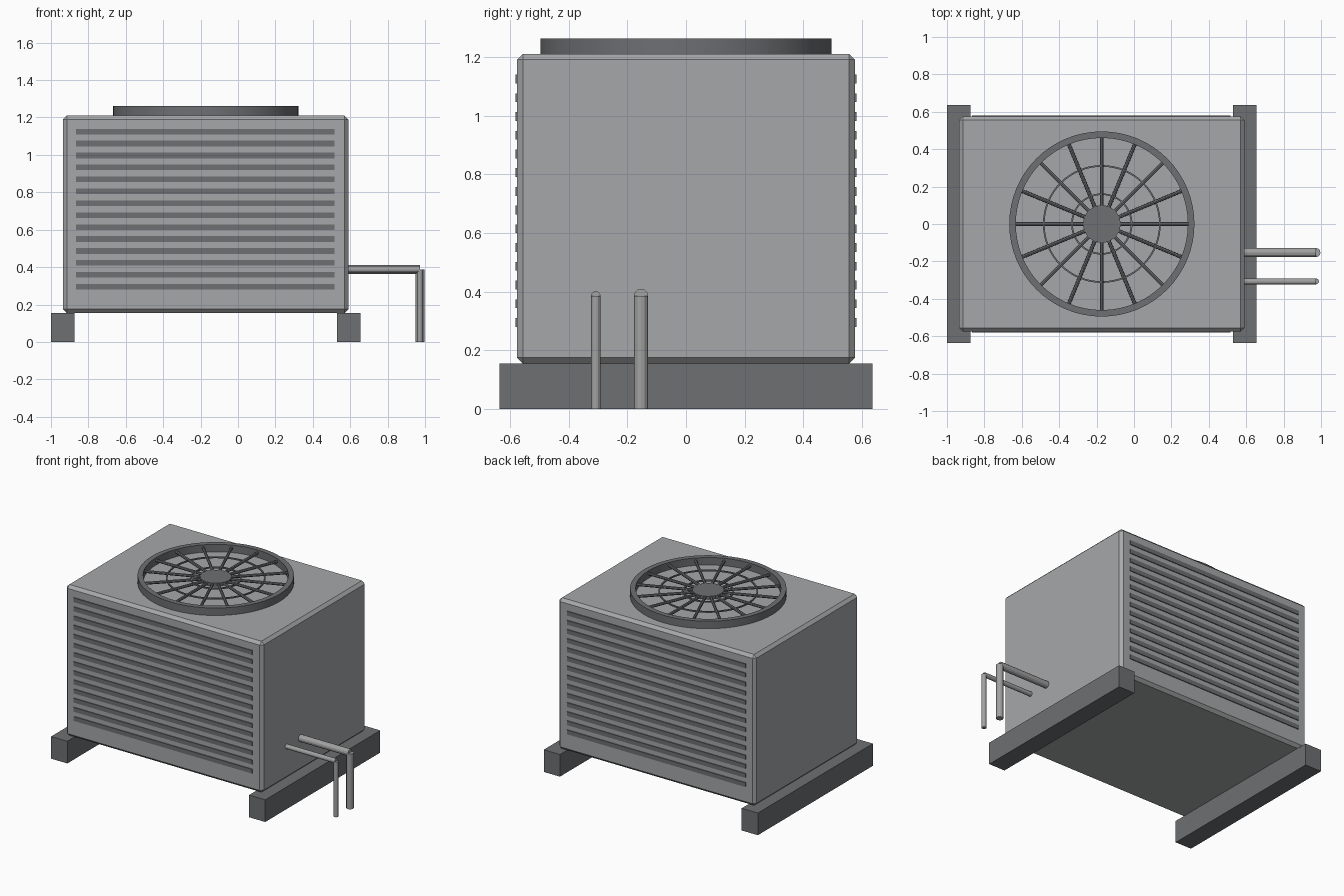
import bpy, bmesh, math
from mathutils import Vector

if "Cube" in bpy.data.objects:
    bpy.data.objects.remove(bpy.data.objects["Cube"])


def material(name, rgb):
    m = bpy.data.materials.new(name)
    m.diffuse_color = (*rgb, 1)
    m.use_nodes = True
    m.node_tree.nodes["Principled BSDF"].inputs["Base Color"].default_value = m.diffuse_color
    return m


BODY = material("light grey casing", (0.38, 0.39, 0.395))
DARK = material("dark grey", (0.155, 0.16, 0.17))
PIPE = material("pipe grey", (0.36, 0.36, 0.36))
CX = -0.172  # middle of the casing and fan


def finish(name, bm, mat):
    bmesh.ops.recalc_face_normals(bm, faces=bm.faces)
    me = bpy.data.meshes.new(name)
    bm.to_mesh(me)
    bm.free()
    me.materials.append(mat)
    ob = bpy.data.objects.new(name, me)
    bpy.context.collection.objects.link(ob)
    return ob


def box(name, lo, hi, mat, bevel=0):
    bm = bmesh.new()
    bmesh.ops.create_cube(bm, size=1)
    for v in bm.verts:
        v.co = [l + (c + 0.5) * (h - l) for l, h, c in zip(lo, hi, v.co)]
    ob = finish(name, bm, mat)
    if bevel:
        mod = ob.modifiers.new("edge chamfer", 'BEVEL')
        mod.width, mod.segments = bevel, 1
    return ob


def rod(name, a, b, r, sides, mat):
    a, b = Vector(a), Vector(b)
    bm = bmesh.new()
    bmesh.ops.create_cone(bm, cap_ends=True, segments=sides,
                          radius1=r, radius2=r, depth=(b - a).length)
    ob = finish(name, bm, mat)
    ob.location = (a + b) / 2
    ob.rotation_euler = (b - a).to_track_quat('Z', 'Y').to_euler()
    return ob


def ring(name, r_in, r_out, z0, z1, mat, n=64):
    # rectangular section swept around the fan axis
    bm = bmesh.new()
    prof = [(r_in, z0), (r_out, z0), (r_out, z1), (r_in, z1)]
    loops = []
    for i in range(n):
        t = 2 * math.pi * i / n
        loops.append([bm.verts.new((r * math.cos(t), r * math.sin(t), z)) for r, z in prof])
    for i in range(n):
        p, q = loops[i], loops[(i + 1) % n]
        for j in range(4):
            k = (j + 1) % 4
            f = bm.faces.new((p[j], q[j], q[k], p[k]))
            f.smooth = j in (1, 3)
    for e in bm.edges:
        if len({round(f.normal.z) for f in e.link_faces}) > 1:
            e.smooth = False
    ob = finish(name, bm, mat)
    for e in ob.data.edges:  # sharp rims
        a, b = (ob.data.vertices[v].co for v in e.vertices)
        e.use_edge_sharp = abs(a.z - b.z) < 1e-5
    ob.location.x = CX
    return ob


# Casing
box("casing", (-0.935, -0.575, 0.155), (0.59, 0.575, 1.21), BODY, 0.02)

# Support rails
for side, x in (("left", -1.0), ("right", 0.53)):
    box(side + "_rail", (x, -0.635, 0), (x + 0.125, 0.635, 0.155), DARK)

# Louvre slats, front and back
for side, y in (("front", -0.575), ("back", 0.575)):
    for i in range(14):
        z = 0.295 + i * 0.0638
        box(f"{side}_slat_{i + 1}", (-0.865, y - 0.006, z - 0.015),
            (0.515, y + 0.006, z + 0.015), DARK)

# Fan guard: rim, inner rings, spokes, hub
ring("fan_rim", 0.46, 0.495, 1.20, 1.262, DARK)
ring("guard_ring_outer", 0.306, 0.315, 1.237, 1.246, DARK)
ring("guard_ring_inner", 0.155, 0.164, 1.237, 1.246, DARK)
for i in range(16):
    t = 2 * math.pi * i / 16
    c, s = math.cos(t), math.sin(t)
    rod(f"guard_spoke_{i + 1}", (CX + 0.08 * c, 0.08 * s, 1.241),
        (CX + 0.47 * c, 0.47 * s, 1.241), 0.01, 8, DARK)
rod("fan_hub", (CX, 0, 1.228), (CX, 0, 1.252), 0.1, 32, DARK)

# Refrigerant pipes
for size, y, r in (("thick", -0.153, 0.024), ("thin", -0.307, 0.016)):
    rod(size + "_pipe_run", (0.57, y, 0.386), (0.973, y, 0.386), r, 12, PIPE)
    rod(size + "_pipe_drop", (0.973, y, 0), (0.973, y, 0.386), r, 12, PIPE)
